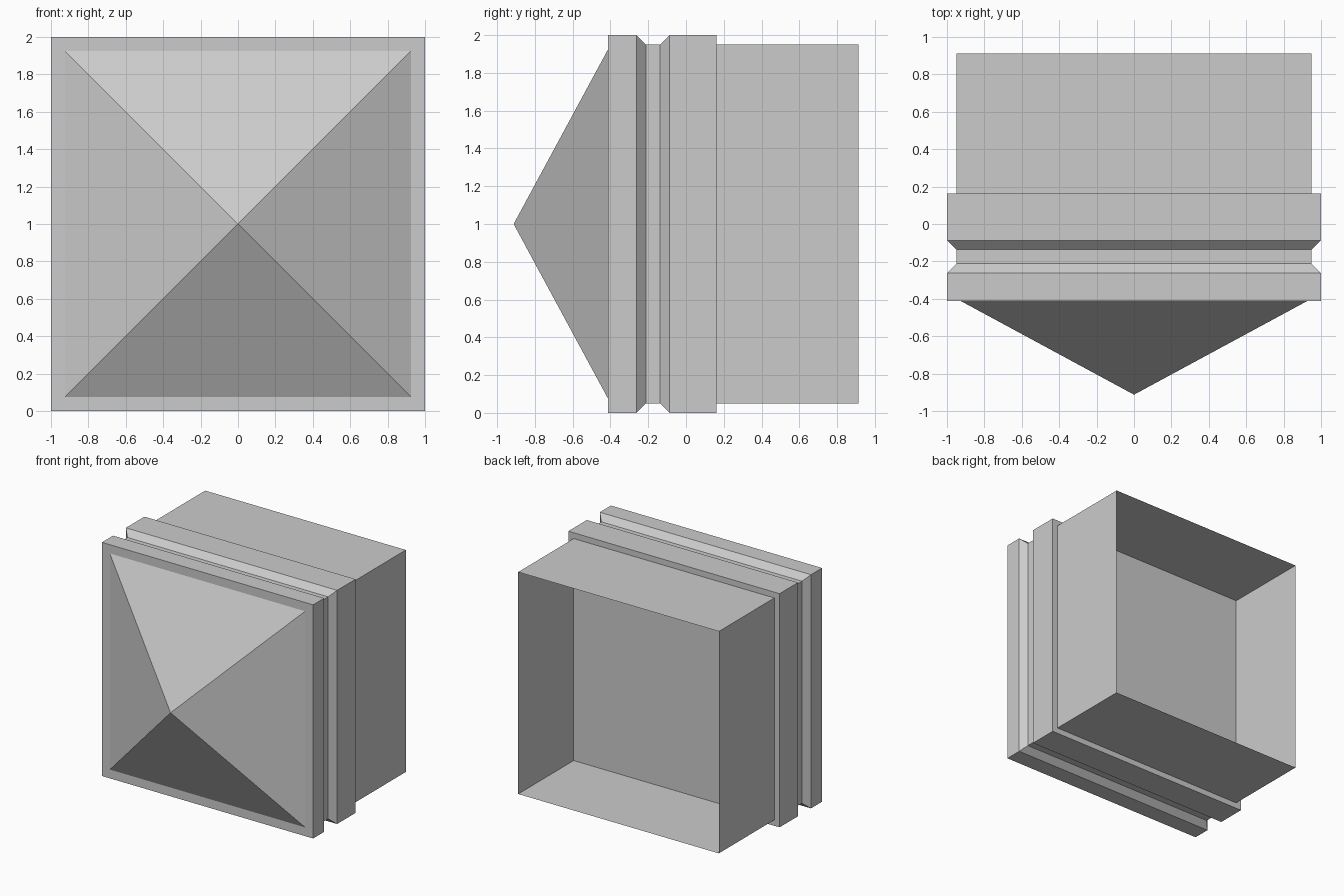
import bpy, bmesh

if "Cube" in bpy.data.objects:
    bpy.data.objects.remove(bpy.data.objects["Cube"])


def square_loft(name, profile, cap_end=False):
    """Loft square rings along y from (y, half width) pairs; half width 0 is a point."""
    bm = bmesh.new()
    rings = []
    for y, h in profile:
        corners = [(-h, -h), (h, -h), (h, h), (-h, h)] if h else [(0, 0)]
        rings.append([bm.verts.new((x, y, 1 + z)) for x, z in corners])
    for a, b in zip(rings, rings[1:]):
        for i in range(4):
            j = (i + 1) % 4
            if len(a) == 1:
                bm.faces.new((a[0], b[j], b[i])[::-1])
            else:
                bm.faces.new((a[i], a[j], b[j], b[i]))
    if cap_end:
        bm.faces.new(rings[-1])
        bmesh.ops.recalc_face_normals(bm, faces=bm.faces)
    else:
        # open sleeve: normals point away from the y axis
        bm.normal_update()
        for f in bm.faces:
            c = f.calc_center_median()
            if f.normal.x * c.x + f.normal.z * (c.z - 1) < 0:
                f.normal_flip()
    mesh = bpy.data.meshes.new(name)
    bm.to_mesh(mesh)
    bm.free()
    obj = bpy.data.objects.new(name, mesh)
    bpy.context.collection.objects.link(obj)
    return obj


# Pyramid front, flange, chamfered groove, rear flange and closing plate
square_loft("pyramid_cap", [
    (-0.9125, 0), (-0.4125, 0.925), (-0.4125, 1.0), (-0.2625, 1.0),
    (-0.2125, 0.95), (-0.1375, 0.95), (-0.0875, 1.0), (0.1625, 1.0),
], cap_end=True)

# Thin-walled sleeve, open at the back
square_loft("rear_sleeve", [(0.1625, 0.95), (0.9125, 0.95)])
